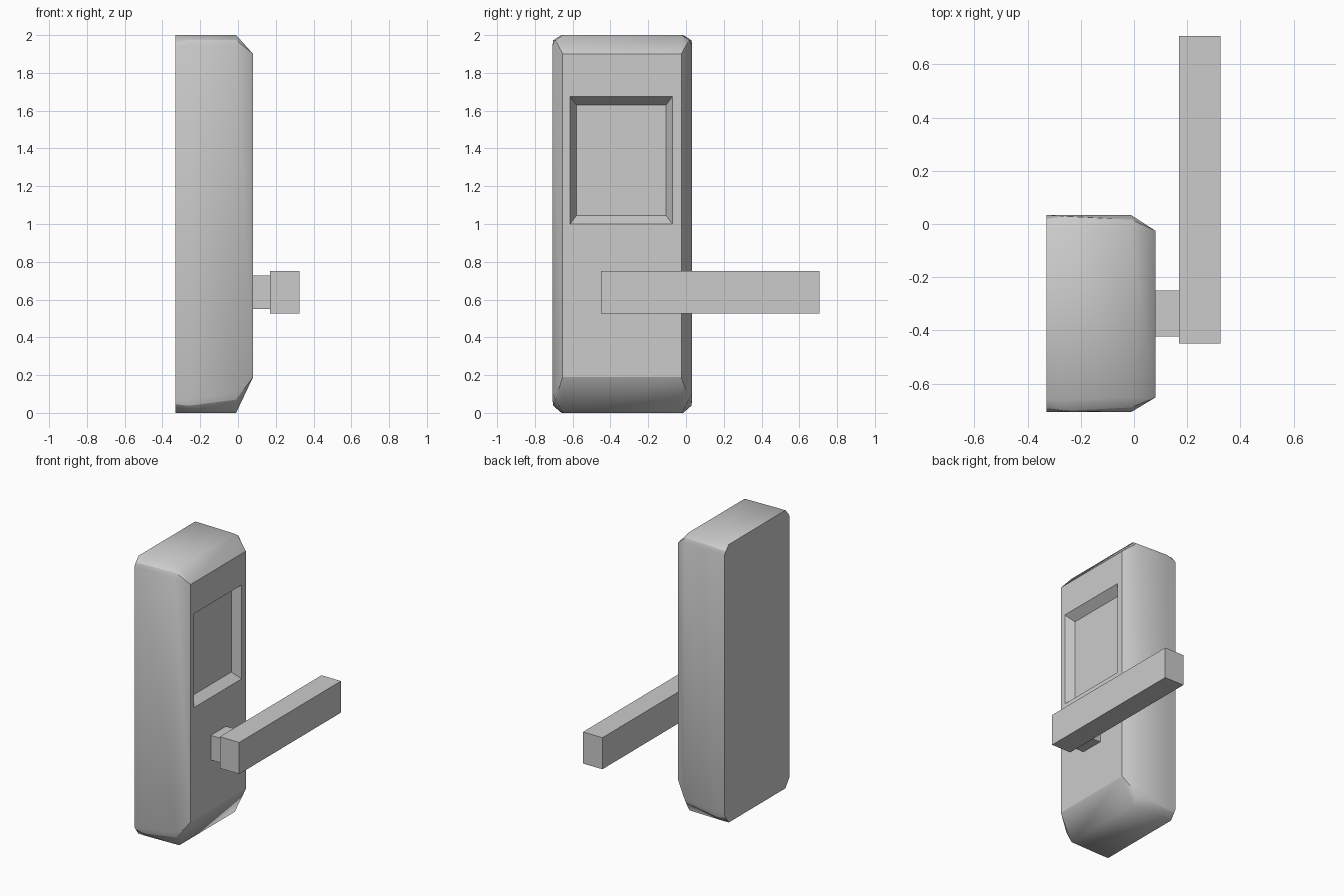
import bpy, bmesh

if "Cube" in bpy.data.objects:
    bpy.data.objects.remove(bpy.data.objects["Cube"])

YC = -0.337   # middle of the housing across its width


def corners(side, top, bottom):
    """12-point section; top/bottom are (y inset, z) pairs for the 3 points of each corner."""
    t = [(side - i, z) for i, z in top]
    b = [(side - i, z) for i, z in bottom]
    m = lambda pts: [(-y, z) for y, z in pts]
    return t + m(t)[::-1] + m(b) + b[::-1]


def box(name, lo, hi):
    bpy.ops.mesh.primitive_cube_add(size=1, location=[(a + b) / 2 for a, b in zip(lo, hi)])
    ob = bpy.context.object
    ob.name = name
    ob.scale = [b - a for a, b in zip(lo, hi)]
    bpy.ops.object.transform_apply(location=False, rotation=False, scale=True)
    return ob


# Housing: sections from the back to the front, corner points listed side to top/bottom
sections = [
    (-0.33, corners(0.37, [(0, 1.94), (0.014, 1.962), (0.048, 2.0)],
                    [(0, 0.07), (0.014, 0.045), (0.048, 0)])),
    (-0.26, corners(0.37, [(0, 1.945), (0.004, 1.973), (0.048, 2.0)],
                    [(0, 0.075), (0.004, 0.038), (0.048, 0)])),
    (-0.01, corners(0.37, [(0, 1.945), (0.017, 1.973), (0.055, 2.0)],
                    [(0, 0.105), (0.017, 0.07), (0.055, 0)])),
]
bm = bmesh.new()
rings = [[bm.verts.new((x, YC + y, z)) for y, z in pts] for x, pts in sections]


def rect(x, y0, y1, z0, z1):
    return [bm.verts.new((x, y, z)) for y, z in ((y1, z1), (y0, z1), (y0, z0), (y1, z0))]


# Front face, recess rim and recess floor
front = rect(0.08, -0.653, -0.025, 0.19, 1.90)
rim = rect(0.08, -0.613, -0.072, 1.0, 1.675)
floor = rect(0.02, -0.58, -0.105, 1.045, 1.63)
rings.append([v for v in front for _ in range(3)])

for a, b in zip(rings, rings[1:]):
    for i in range(12):
        j = (i + 1) % 12
        f = bm.faces.new(list(dict.fromkeys([a[i], a[j], b[j], b[i]])))
        f.smooth = True
flat = [bm.faces.new(rings[0]), bm.faces.new(floor)]
for a, b in ((front, rim), (rim, floor)):
    flat += [bm.faces.new([a[i], a[(i + 1) % 4], b[(i + 1) % 4], b[i]]) for i in range(4)]

# Crisp edges: flat panels and the corner ridges
for f in flat:
    for e in f.edges:
        e.smooth = False
for a, b in zip(rings, rings[1:]):
    for i in (1, 4, 7, 10):
        bm.edges.get((a[i], b[i])).smooth = False
bmesh.ops.recalc_face_normals(bm, faces=bm.faces[:])
mesh = bpy.data.meshes.new("lock_housing")
bm.to_mesh(mesh)
bm.free()
bpy.context.collection.objects.link(bpy.data.objects.new("lock_housing", mesh))

# Handle
box("handle_stem", (0.08, -0.423, 0.55), (0.17, -0.25, 0.727))
box("handle_lever", (0.17, -0.45, 0.525), (0.325, 0.707, 0.752))
